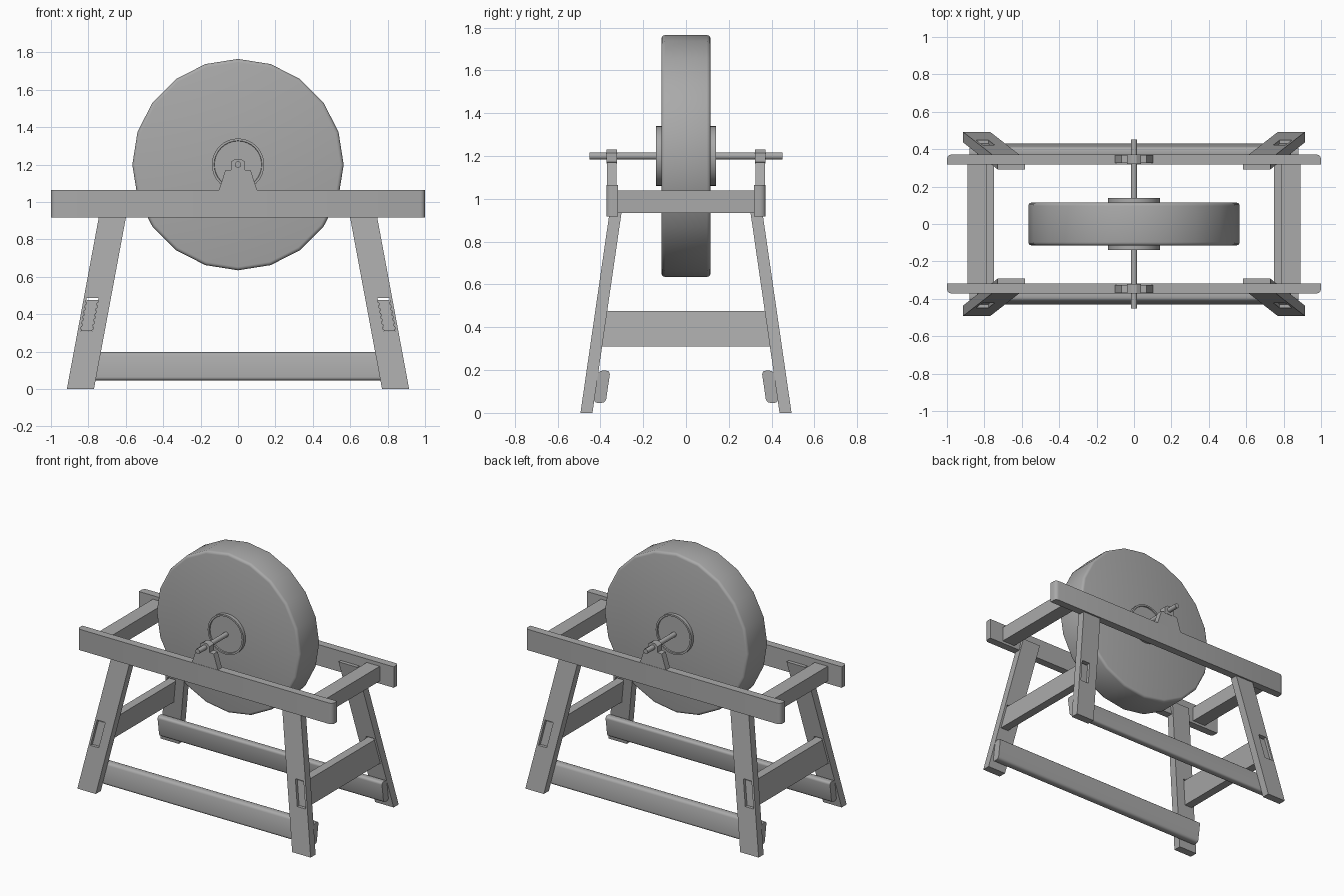
import bpy
import bmesh
from math import radians
from mathutils import Matrix

if "Cube" in bpy.data.objects:
    bpy.data.objects.remove(bpy.data.objects["Cube"], do_unlink=True)

GREY = (0.4, 0.4, 0.4, 1)
grey = bpy.data.materials.new("mid_grey")
grey.use_nodes = True
grey.diffuse_color = GREY
grey.node_tree.nodes["Principled BSDF"].inputs["Base Color"].default_value = GREY

LEAN_X, LEAN_Y = -0.186, -0.145   # splay of the legs per unit of height
AXLE_Z = 1.2


def finish(name, bm, smooth=30):
    bmesh.ops.recalc_face_normals(bm, faces=bm.faces)
    mesh = bpy.data.meshes.new(name)
    bm.to_mesh(mesh)
    bm.free()
    mesh.materials.append(grey)
    mesh.shade_smooth()
    mesh.set_sharp_from_angle(angle=radians(smooth))
    obj = bpy.data.objects.new(name, mesh)
    bpy.context.collection.objects.link(obj)
    return obj


def bevel(bm, edges, width, segments):
    bmesh.ops.bevel(bm, geom=list(edges), offset=width, segments=segments,
                    profile=0.5, affect='EDGES')


def sign(v):
    return 1 if v > 0 else -1


def box(name, xs, ys, zs, lean_x=0, lean_y=0, width=0, pick=None):
    """Box between limits, leaning towards the middle as it rises."""
    bm = bmesh.new()
    bmesh.ops.create_cube(bm, size=1)
    for v in bm.verts:
        x, y, z = (lim[int(c > 0)] for lim, c in zip((xs, ys, zs), v.co))
        v.co = (x + lean_x * z * sign(x), y + lean_y * z * sign(y), z)
    bm.normal_update()
    if width:
        bevel(bm, [e for e in bm.edges if pick(e)], width, 3)
    return finish(name, bm, 50)


def span(a, b, s):
    return sorted((a * s, b * s))


def disc(radius, half, sides):
    """Cylinder along y, centred on the axle."""
    bm = bmesh.new()
    bmesh.ops.create_cone(bm, cap_ends=True, segments=sides, radius1=radius,
                          radius2=radius, depth=2 * half)
    bm.transform(Matrix.Translation((0, 0, AXLE_Z)) @ Matrix.Rotation(radians(90), 4, 'X'))
    bm.normal_update()
    return bm


def caps(bm):
    return [f for f in bm.faces if len(f.verts) > 4]


def slab(name, outline, y0, y1):
    """Front outline extruded along y."""
    bm = bmesh.new()
    face = bm.faces.new([bm.verts.new((x, y0, z)) for x, z in outline])
    moved = bmesh.ops.extrude_face_region(bm, geom=[face])["geom"]
    bmesh.ops.translate(bm, vec=(0, y1 - y0, 0),
                        verts=[v for v in moved if isinstance(v, bmesh.types.BMVert)])
    return finish(name, bm, 20)


def mirrored(half):
    return half + [(-x, z) for x, z in reversed(half)]


# Grinding wheel with softened rims
bm = disc(0.565, 0.115, 20)
bevel(bm, {e for f in caps(bm) for e in f.edges}, 0.018, 3)
finish("grinding_wheel", bm, 40)

# Hub plates with a raised lip
bm = disc(0.14, 0.14, 32)
bmesh.ops.inset_individual(bm, faces=caps(bm), thickness=0.012)
bmesh.ops.inset_individual(bm, faces=caps(bm), thickness=0.002, depth=-0.008)
finish("hub", bm)

# Axle
finish("axle", disc(0.017, 0.452, 16), 40)

for sx, side in ((1, "left"), (-1, "right")):
    # Legs with through mortises
    for sy, end in ((-1, "front"), (1, "back")):
        leg = box(f"{end}_{side}_leg", span(0.77, 0.915, sx), span(0.437, 0.493, sy),
                  (0, 1.0), LEAN_X, LEAN_Y)
        cutter = box("mortise_cutter", span(0.836, 0.9, sx), span(0.38, 0.55, sy),
                     (0.308, 0.487), LEAN_X, LEAN_Y)
        cutter.hide_render = True
        cut = leg.modifiers.new("mortise", 'BOOLEAN')
        cut.object = cutter
        cut.solver = 'EXACT'
        bpy.context.view_layer.objects.active = leg
        bpy.ops.object.modifier_apply(modifier=cut.name)
        bpy.data.objects.remove(cutter, do_unlink=True)
        leg.data.shade_flat()

    # Stretcher tenoned into the legs, and the upper cross beam
    box(f"{side}_stretcher", span(0.838, 0.898, sx), (-0.475, 0.475), (0.31, 0.475),
        LEAN_X, LEAN_Y)
    box(f"{side}_cross_beam", span(0.788, 0.89, sx), (-0.33, 0.33), (0.935, 1.04))

for sy, end in ((-1, "front"), (1, "back")):
    # Top rail, rounded at the outer upright corners
    def outer_corner(e):
        a, b = (v.co for v in e.verts)
        return abs(a.z - b.z) > 0.1 and a.y * sy > 0.35
    box(f"{end}_top_rail", (-1, 1), span(0.317, 0.372, sy), (0.917, 1.065),
        width=0.025, pick=outer_corner)

    # Lower rail with rounded long edges
    box(f"{end}_lower_rail", (-0.88, 0.88), span(0.382, 0.439, sy), (0.047, 0.197),
        lean_y=LEAN_Y, width=0.018,
        pick=lambda e: abs(e.verts[0].co.x - e.verts[1].co.x) > 1)

    # Bearing block and cap over the axle
    slab(f"{end}_bearing_block",
         mirrored([(0.105, 1.05), (0.1, 1.07), (0.082, 1.125), (0.068, 1.17), (0.037, 1.172)]),
         0.325 * sy, 0.37 * sy)
    slab(f"{end}_bearing_cap",
         mirrored([(0.037, 1.165), (0.037, 1.215), (0.014, 1.23)]),
         0.322 * sy, 0.372 * sy)
